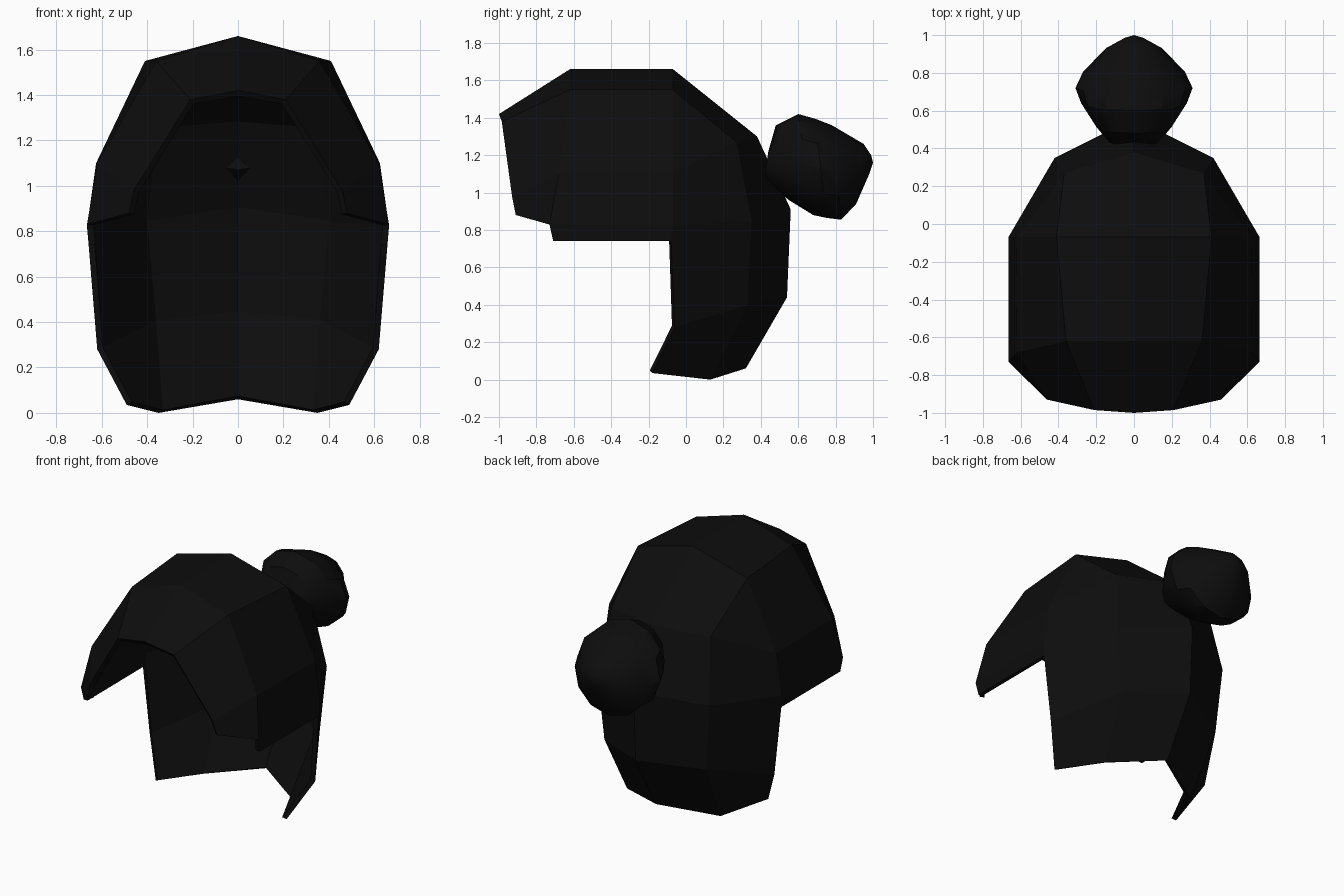
import bpy, bmesh, math

if "Cube" in bpy.data.objects:
    bpy.data.objects.remove(bpy.data.objects["Cube"])

black = bpy.data.materials.new("black_hair")
black.diffuse_color = (0.004, 0.004, 0.004, 1)
black.use_nodes = True
black.node_tree.nodes["Principled BSDF"].inputs["Base Color"].default_value = black.diffuse_color


def make_object(name, bm):
    mesh = bpy.data.meshes.new(name)
    bm.to_mesh(mesh)
    bm.free()
    obj = bpy.data.objects.new(name, mesh)
    bpy.context.collection.objects.link(obj)
    mesh.materials.append(black)
    return obj


# Hair cap: half shell, letters are c = centre, m = middle, s = side columns
P = {
    # fringe edge
    "c0": (0, -1.0, 1.42), "m0": (.21, -.985, 1.38),
    "f1": (.46, -.93, .98), "f2": (.48, -.91, .88),
    # front of the crown
    "c1": (0, -.62, 1.66), "m1": (.36, -.62, 1.55),
    "s1": (.62, -.68, 1.10), "s1b": (.665, -.73, .83), "s1c": (.658, -.71, .74),
    # back of the crown
    "c2": (0, -.07, 1.66), "m2": (.41, -.07, 1.55),
    "s2": (.625, -.07, 1.10), "s2b": (.665, -.07, .82), "s2c": (.658, -.08, .74),
    # back of the head down to the hem
    "c3": (0, .38, 1.30), "m3": (.37, .27, 1.27),
    "c4": (0, .56, .91), "m4": (.42, .35, .85),
    "c5": (0, .54, .44), "m5": (.38, .33, .40), "s5": (.62, -.06, .28),
    "c6": (0, .32, .06), "m6": (.35, .13, .0), "s6": (.49, -.18, .035),
}
F = [
    "c0 m0 m1 c1", "m0 f1 s1 m1", "f1 f2 s1b s1",      # fringe
    "c1 m1 m2 c2", "m1 s1 s2 m2",                      # crown
    "s1 s1b s2b s2", "s1b s1c s2c s2b",                # side flap
    "c2 m2 m3 c3", "m2 s2 m3",                         # upper back
    "c3 m3 m4 c4", "m3 s2 s2b m4",
    "c4 m4 m5 c5", "m4 s2b s2c s5 m5",                 # lower back
    "c5 m5 m6 c6", "m5 s5 s6 m6",                      # hem
]
bm = bmesh.new()
V = {k: bm.verts.new(p) for k, p in P.items()}
for f in F:
    bm.faces.new([V[k] for k in f.split()])
bm.normal_update()
cap = make_object("hair_cap", bm)
mirror = cap.modifiers.new("mirror", 'MIRROR')
mirror.use_clip = True
shell = cap.modifiers.new("thickness", 'SOLIDIFY')
shell.thickness = 0.03
shell.offset = -1

# Hair bun: tilted oval rings (top y, top z, bottom y, bottom z, half width)
RINGS = [
    (.44, 1.22, .42, 1.07, .13), (.48, 1.36, .55, .96, .20),
    (.60, 1.42, .68, .88, .28), (.69, 1.395, .75, .865, .31),
    (.78, 1.36, .83, .855, .27), (.95, 1.26, .91, .94, .15),
    (.99, 1.20, .98, 1.10, .05),
]
N = 12
bm = bmesh.new()
loops = []
for y1, z1, y2, z2, w in RINGS:
    ring = []
    for i in range(N):
        a = 2 * math.pi * i / N
        t = (1 - math.cos(a)) / 2
        ring.append(bm.verts.new((w * math.sin(a), y1 + (y2 - y1) * t, z1 + (z2 - z1) * t)))
    loops.append(ring)
for r, q in zip(loops, loops[1:]):
    for i in range(N):
        j = (i + 1) % N
        bm.faces.new((r[i], r[j], q[j], q[i]))
bm.faces.new(loops[0])
tip = bm.verts.new((0, 1.0, 1.16))
for i in range(N):
    bm.faces.new((loops[-1][i], loops[-1][(i + 1) % N], tip))
bmesh.ops.recalc_face_normals(bm, faces=bm.faces)
bun = make_object("hair_bun", bm)
bpy.context.view_layer.objects.active = bun
bun.select_set(True)
bpy.ops.object.shade_smooth_by_angle(angle=math.radians(30))
